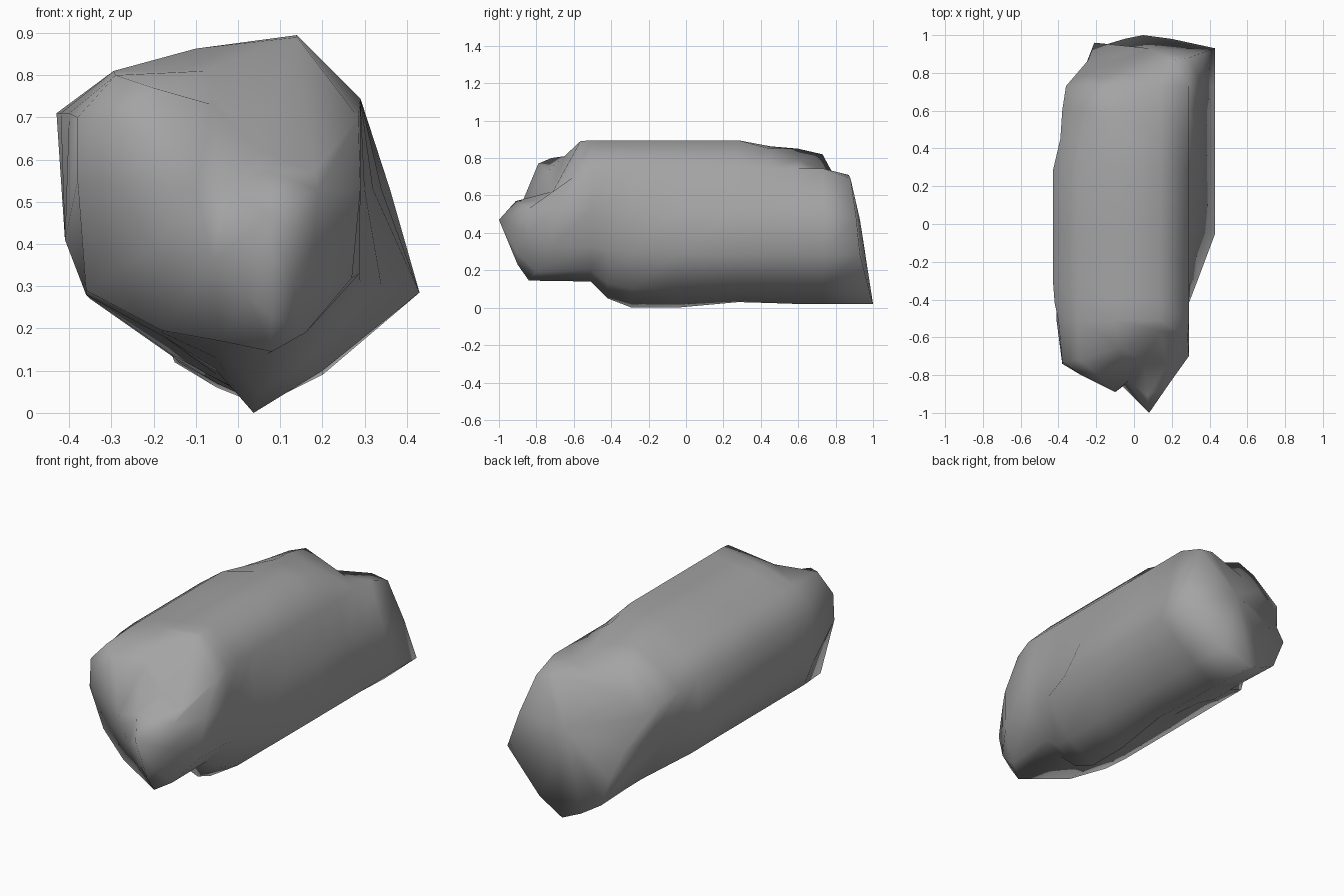
import bpy, bmesh

# Main cross-section (x, z), running counter-clockwise from the right side
BASE = [(.34, .53), (.29, .745), (.14, .895), (-.10, .863), (-.295, .81), (-.43, .71), (-.41, .41),
        (-.36, .28), (-.175, .18), (-.055, .105), (.037, .0), (.20, .10), (.43, .285)]

# Stations along the length: y and the corners that differ from the main section
STATIONS = [
    (-.51, {0: (.29, .53), 5: (-.40, .71), 8: (-.18, .19), 9: (-.05, .165), 10: (.07, .14), 11: (.17, .20), 12: (.288, .33)}),
    (-.42, {0: (.29, .53), 5: (-.42, .71), 9: (-.05, .13), 10: (.05, .05), 11: (.17, .13), 12: (.29, .31)}),
    (-.29, {0: (.30, .53), 12: (.34, .30)}),
    (-.05, {0: (.32, .53)}),
    (.28, {9: (-.05, .09), 10: (.06, .03)}),
    (.45, {2: (.14, .85), 4: (-.28, .78), 5: (-.39, .70), 6: (-.39, .42), 7: (-.35, .27), 8: (-.16, .14), 9: (-.06, .085), 10: (.06, .025)}),
    (.60, {2: (.14, .79), 3: (-.1, .85), 4: (-.25, .77), 5: (-.38, .68), 6: (-.34, .45), 7: (-.23, .28), 8: (-.15, .13), 9: (-.05, .08), 10: (.06, .02)}),
    (.73, {0: (.36, .53), 2: (.14, .73), 3: (-.1, .82), 4: (-.2, .78), 5: (-.36, .65), 6: (-.30, .44), 7: (-.20, .25), 8: (-.14, .12), 9: (-.05, .07), 10: (.06, .02)}),
]

# Rims of the two broken ends (x, y, z)
FRONT_RIM = [(.29, -.70, .53), (.285, -.60, .70), (.14, -.565, .89), (-.08, -.65, .81),
             (-.29, -.72, .80), (-.38, -.73, .70), (-.38, -.74, .55), (-.36, -.65, .29),
             (-.18, -.73, .195), (-.04, -.79, .17), (.08, -.84, .145), (.16, -.80, .19), (.27, -.72, .32)]
FRONT_FACE = [(.19, -.84, .53), (.18, -.74, .57), (.05, -.72, .62), (-.06, -.74, .73),
              (-.20, -.79, .77), (-.28, -.80, .69), (-.28, -.80, .54), (-.20, -.79, .39),
              (-.06, -.86, .36), (.02, -.88, .28), (.08, -.90, .23), (.13, -.91, .30), (.18, -.85, .40)]
BACK_RIM = [(.37, .91, .48), (.29, .88, .69), (.20, .87, .71), (-.06, .80, .69),
            (-.20, .78, .66), (-.30, .78, .58), (-.24, .87, .42), (-.21, .96, .28),
            (-.15, .95, .12), (-.05, .98, .06), (.05, 1, .02), (.20, .98, .09), (.43, .93, .285)]

bm = bmesh.new()


def ring(points):
    return [bm.verts.new(p) for p in points]


def bridge(a, b):
    n = len(a)
    for i in range(n):
        j = (i + 1) % n
        bm.faces.new((a[i], a[j], b[j], b[i]))


def fan(hub, path):
    for a, b in zip(path, path[1:]):
        bm.faces.new((hub, a, b))


# Long body
rings = [ring(FRONT_FACE), ring(FRONT_RIM)]
for y, changes in STATIONS:
    section = [changes.get(i, p) for i, p in enumerate(BASE)]
    rings.append(ring([(x, y, z) for x, z in section]))
rings.append(ring(BACK_RIM))
for a, b in zip(rings, rings[1:]):
    bridge(a, b)

# Front end: pointed nose, ledge above it, notch and left lobe
f = rings[0]
nose, ledge, notch, lobe = ring([(.08, -1, .47), (.07, -.91, .57), (-.03, -.83, .53), (-.10, -.89, .53)])
fan(nose, [notch, *f[8:13], f[0], ledge, notch])
fan(ledge, [f[0], f[1], f[2], notch])
bm.faces.new((notch, f[2], f[3]))
fan(lobe, [notch, *f[3:9], notch])

# Back end: shallow bulge
centre = bm.verts.new((.08, .93, .47))
fan(centre, rings[-1] + rings[-1][:1])

bmesh.ops.recalc_face_normals(bm, faces=bm.faces[:])
for face in bm.faces:
    face.smooth = True
mesh = bpy.data.meshes.new("rock")
bm.to_mesh(mesh)
bm.free()
rock = bpy.data.objects.new("rock", mesh)
bpy.context.collection.objects.link(rock)

# Dark stone
stone = bpy.data.materials.new("stone")
stone.diffuse_color = (.37, .37, .37, 1)
mesh.materials.append(stone)
